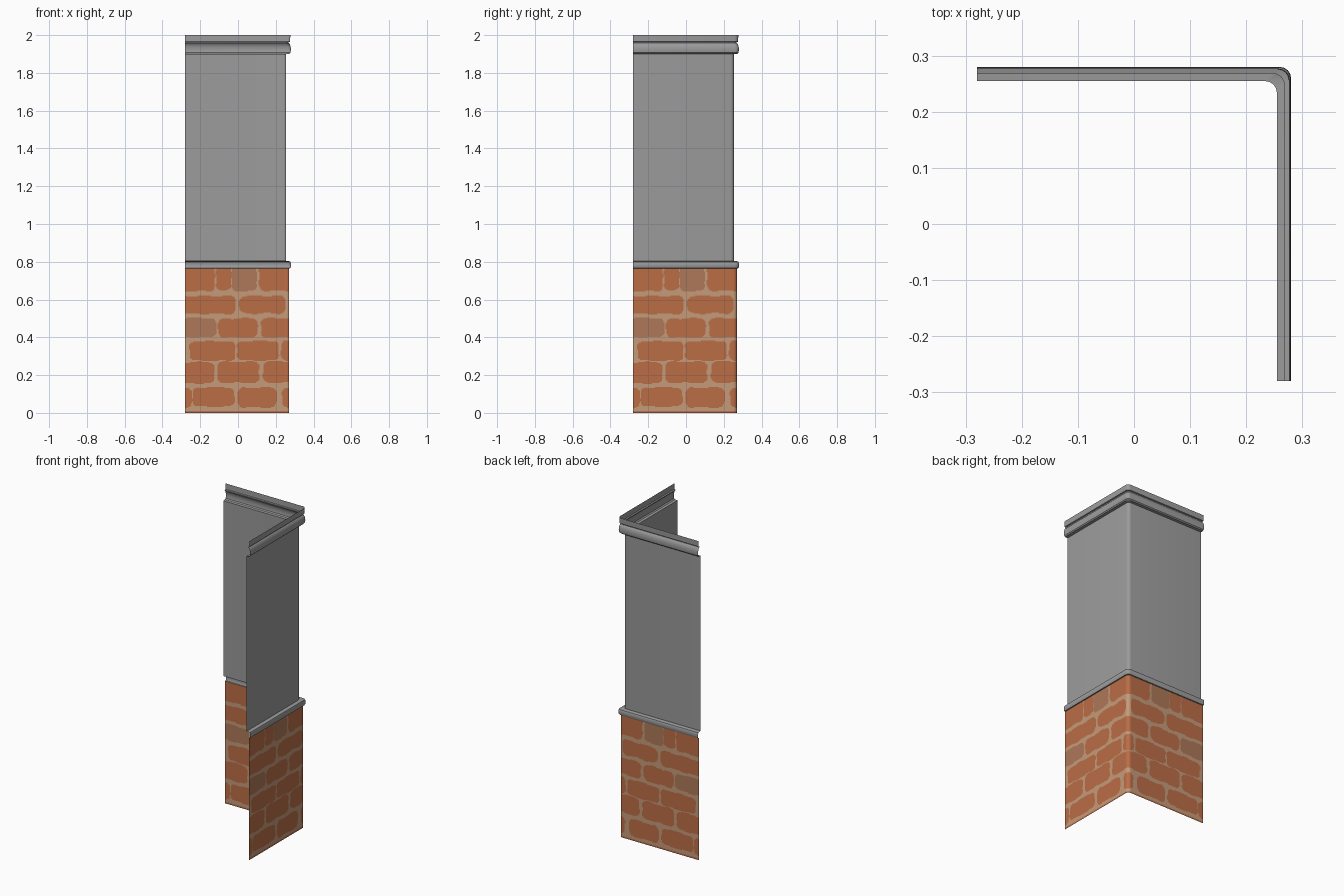
import bpy, math

if "Cube" in bpy.data.objects:
    bpy.data.objects.remove(bpy.data.objects["Cube"])

END = 0.28      # half size of the model
RAD = 0.02      # rounding of the vertical corner


def material(name, rgb):
    m = bpy.data.materials.new(name)
    m.diffuse_color = (*rgb, 1)
    m.use_nodes = True
    m.node_tree.nodes["Principled BSDF"].inputs["Base Color"].default_value = m.diffuse_color
    return m


grey = material("grey plaster", (0.33, 0.33, 0.33))
brick = material("orange brick", (0.50, 0.155, 0.062))
dull = material("dull brick", (0.42, 0.19, 0.10))
mortar = material("tan mortar", (0.56, 0.33, 0.195))


def path(d, steps):
    """L-shaped plan line at offset d: along +y wall, round corner, along +x wall."""
    s = d - RAD
    leg = [(-END + (s + END) * i / steps, d) for i in range(steps + 1)]
    arc = [(s + RAD * math.sin(a), s + RAD * math.cos(a))
           for a in (math.pi / 8 * k for k in (1, 2, 3))]
    return leg + arc + [(y, x) for x, y in reversed(leg)]


def sweep(name, profile, mats, steps=1, rule=None):
    """Sweep an (offset, z) profile round the corner as an open sheet."""
    verts, faces = [], []
    for d, z in profile:
        verts += [(x, y, z) for x, y in path(d, steps)]
    n = len(verts) // len(profile)
    for r in range(len(profile) - 1):
        for c in range(n - 1):
            a = r * n + c
            faces.append((a, a + n, a + n + 1, a + 1))
    me = bpy.data.meshes.new(name)
    me.from_pydata(verts, [], faces)
    for m in mats:
        me.materials.append(m)
    if rule:
        for p in me.polygons:
            x, y, z = p.center
            p.material_index = rule(min(x, y), z)
    ob = bpy.data.objects.new(name, me)
    bpy.context.collection.objects.link(ob)
    bpy.context.view_layer.objects.active = ob
    ob.select_set(True)
    bpy.ops.object.shade_smooth_by_angle(angle=math.radians(35))
    ob.select_set(False)
    return ob


# Brick courses: (bottom, top, [(left, right, dull?)...])
COURSES = [
    (0.03, 0.135, [(-.35, -.247, 0), (-.238, -.02, 0), (0, .207, 0), (.232, .35, 0)]),
    (0.158, 0.272, [(-.35, -.122, 0), (-.108, .115, 0), (.13, .35, 0)]),
    (0.278, 0.38, [(-.256, -.018, 0), (-.002, .217, 0), (.23, .35, 0)]),
    (0.40, 0.502, [(-.35, -.115, 1), (-.102, .108, 0), (.12, .35, 0)]),
    (0.525, 0.622, [(-.35, -.012, 0), (.004, .25, 0)]),
    (0.645, 0.80, [(-.35, -.125, 0), (-.112, -.035, 0), (-.035, .10, 1), (.113, .35, 0)]),
]


def brick_rule(u, z):
    if z < 0.008:
        return 0
    for z0, z1, row in COURSES:
        for u0, u1, kind in row:
            r = 0.03   # rounded brick corners
            wob = 0.003 * math.sin(47 * u + 31 * z0) + 0.002 * math.sin(90 * z + 20 * u0)
            dx = max(abs(u - (u0 + u1) / 2) - (u1 - u0) / 2 + r, 0)
            dz = max(abs(z - (z0 + z1) / 2) - (z1 - z0) / 2 + r, 0)
            if math.hypot(dx, dz) < r + wob:
                return 1 if kind else 0
    return 2


# Brick base
ROWS = 150
sweep("brick_base", [(0.271, 0.765 * i / ROWS) for i in range(ROWS + 1)],
      [brick, dull, mortar], 105, brick_rule)

# Rounded ledge above the bricks
sweep("ledge", [(.271, .765), (.277, .766), (.28, .772), (.28, .792),
                (.277, .800), (.270, .803), (.2545, .803)], [grey])

# Plain upper wall
sweep("upper_wall", [(.2545, .803), (.2545, 1.90)], [grey])

# Moulded cornice
sweep("cornice", [(.2545, 1.90), (.272, 1.901), (.278, 1.907), (.28, 1.92),
                  (.279, 1.938), (.274, 1.952), (.268, 1.958), (.268, 1.963),
                  (.276, 1.965), (.277, 2.0)], [grey])
